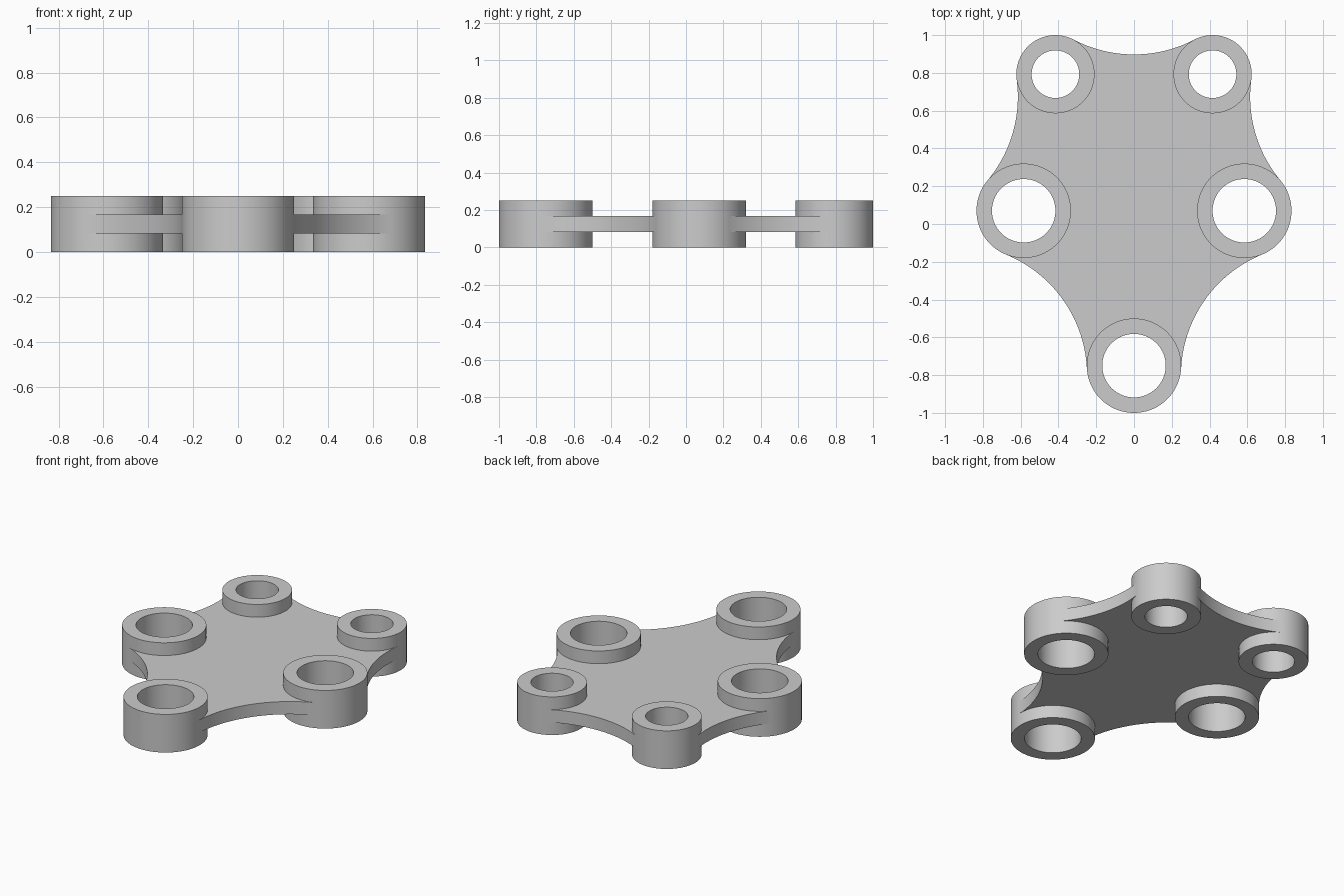
import bpy
import bmesh
from math import atan2, cos, sin, tau, pi, sqrt
from mathutils import Vector

cube = bpy.data.objects.get("Cube")
if cube:
    bpy.data.objects.remove(cube, do_unlink=True)

HEIGHT = 0.25
PLATE_LOW, PLATE_HIGH = HEIGHT / 3, HEIGHT * 2 / 3
FILLET = 0.69      # radius of the concave edges of the plate
SEGMENTS = 96

grey = bpy.data.materials.new("plain_grey")
grey.use_nodes = True
colour = (0.6, 0.6, 0.6, 1)
grey.diffuse_color = colour
grey.node_tree.nodes["Principled BSDF"].inputs["Base Color"].default_value = colour

# Bosses counter-clockwise: name, centre, outer radius, hole radius
bosses = [
    ("front_boss", Vector((0, -0.75)), 0.25, 0.168),
    ("left_boss", Vector((0.584, 0.07)), 0.25, 0.168),
    ("back_left_boss", Vector((0.416, 0.793)), 0.207, 0.126),
    ("back_right_boss", Vector((-0.416, 0.793)), 0.207, 0.126),
    ("right_boss", Vector((-0.584, 0.07)), 0.25, 0.168),
]


def add_object(name, bm):
    bmesh.ops.recalc_face_normals(bm, faces=bm.faces)
    mesh = bpy.data.meshes.new(name)
    bm.to_mesh(mesh)
    bm.free()
    mesh.materials.append(grey)
    obj = bpy.data.objects.new(name, mesh)
    bpy.context.collection.objects.link(obj)
    bpy.ops.object.select_all(action='DESELECT')
    obj.select_set(True)
    bpy.context.view_layer.objects.active = obj
    bpy.ops.object.shade_smooth_by_angle(angle=pi / 6)
    return obj


def add_ring(name, centre, outer, inner):
    """Open cylinder with a straight through hole."""
    bm = bmesh.new()
    profile = [(outer, 0), (outer, HEIGHT), (inner, HEIGHT), (inner, 0)]
    loops = []
    for r, z in profile:
        loops.append([bm.verts.new((centre.x + r * cos(tau * i / SEGMENTS),
                                    centre.y + r * sin(tau * i / SEGMENTS), z))
                      for i in range(SEGMENTS)])
    for k, loop in enumerate(loops):
        other = loops[(k + 1) % len(loops)]
        for i in range(SEGMENTS):
            j = (i + 1) % SEGMENTS
            bm.faces.new((loop[i], loop[j], other[j], other[i]))
    return add_object(name, bm)


def arc(centre, radius, start, sweep, steps):
    return [centre + radius * Vector((cos(start + sweep * i / steps),
                                      sin(start + sweep * i / steps)))
            for i in range(steps + 1)]


def angle_to(a, b):
    return atan2(b.y - a.y, b.x - a.x)


def fillet_centre(a, ra, b, rb):
    """Centre of the circle touching both bosses from outside the plate."""
    da, db, d = FILLET + ra, FILLET + rb, (b - a).length
    along = (da * da - db * db + d * d) / (2 * d)
    u = (b - a) / d
    return a + u * along + Vector((u.y, -u.x)) * sqrt(da * da - along * along)


# Bosses
for boss in bosses:
    add_ring(*boss)

# Plate outline: concave edges joined by arcs hidden inside the boss walls
count = len(bosses)
fillets = [fillet_centre(bosses[i][1], bosses[i][2],
                         bosses[(i + 1) % count][1], bosses[(i + 1) % count][2])
           for i in range(count)]
outline = []
for i in range(count):
    centre, radius = bosses[i][1], bosses[i][2]
    before, after = fillets[i - 1], fillets[i]
    start, end = angle_to(centre, before), angle_to(centre, after)
    outline += arc(centre, radius - 0.02, start, -((start - end) % tau), 32)
    start = angle_to(after, centre)
    end = angle_to(after, bosses[(i + 1) % count][1])
    outline += arc(after, FILLET, start, -((start - end) % tau), 40)

bm = bmesh.new()
base = bm.faces.new([bm.verts.new((p.x, p.y, PLATE_LOW)) for p in outline])
grown = bmesh.ops.extrude_face_region(bm, geom=[base], use_keep_orig=True)
top = [v for v in grown["geom"] if isinstance(v, bmesh.types.BMVert)]
bmesh.ops.translate(bm, verts=top, vec=(0, 0, PLATE_HIGH - PLATE_LOW))
bmesh.ops.triangulate(bm, faces=[f for f in bm.faces if len(f.verts) > 4])
add_object("web_plate", bm)
